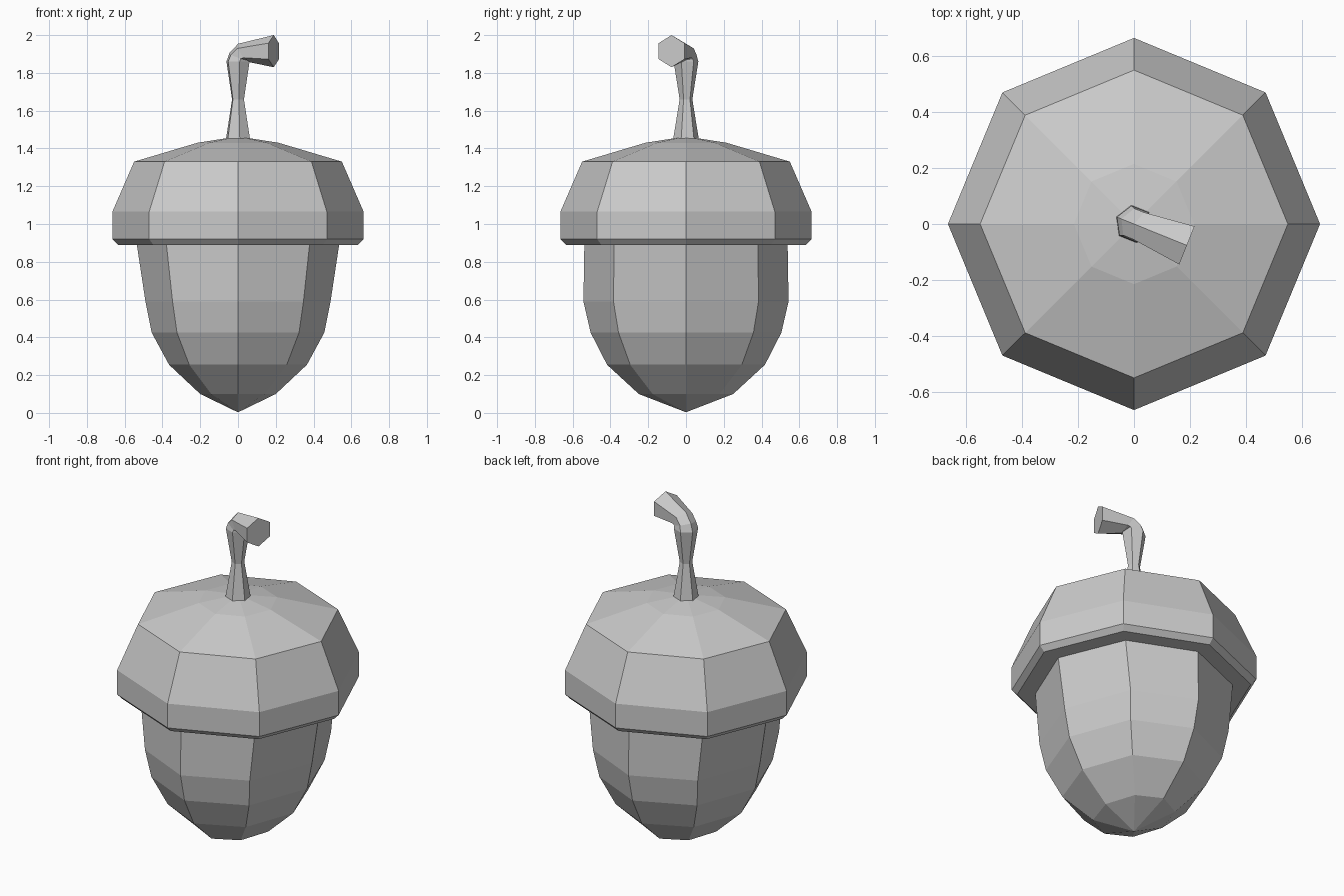
import bpy
from math import sin, cos, pi, radians
from mathutils import Vector

if "Cube" in bpy.data.objects:
    bpy.data.objects.remove(bpy.data.objects["Cube"])


def loft(name, rings):
    """Skin equal-sized rings, listed bottom to top, and cap both ends."""
    n = len(rings[0])
    verts = [p for ring in rings for p in ring]
    faces = [list(range(n))[::-1]]
    for k in range(len(rings) - 1):
        a, b = k * n, (k + 1) * n
        for i in range(n):
            j = (i + 1) % n
            faces.append((a + i, a + j, b + j, b + i))
    faces.append(list(range(len(verts) - n, len(verts))))
    mesh = bpy.data.meshes.new(name)
    mesh.from_pydata(verts, [], faces)
    obj = bpy.data.objects.new(name, mesh)
    bpy.context.collection.objects.link(obj)
    return obj


def octagon(rx, ry, z):
    return [(rx * cos(i * pi / 4), ry * sin(i * pi / 4), z) for i in range(8)]


# Nut: slightly oval eight-sided body, (x radius, y radius, height)
nut_profile = [(0.004, 0.004, 0.005), (0.2, 0.25, 0.1), (0.365, 0.418, 0.255),
               (0.457, 0.505, 0.425), (0.49, 0.543, 0.59), (0.537, 0.538, 0.9)]
loft("nut", [octagon(*p) for p in nut_profile])

# Cap: eight-sided dome with a small bevelled rim, (radius, height)
cap_profile = [(0.635, 0.89), (0.665, 0.92), (0.665, 1.065),
               (0.55, 1.33), (0.215, 1.43), (0.05, 1.456)]
loft("cap", [octagon(r, r, z) for r, z in cap_profile])

# Stem: six-sided sweep bending forward and right, (reach, height, tilt, radius)
reach_dir = Vector((cos(radians(-22)), sin(radians(-22)), 0))
side_dir = Vector((-reach_dir.y, reach_dir.x, 0))
stem_path = [(0, 1.44, 0, 0.07), (0, 1.66, 0, 0.034), (0, 1.86, 0, 0.066),
             (0.008, 1.885, 20, 0.06), (0.035, 1.905, 55, 0.06),
             (0.204, 1.915, 90, 0.085)]


def stem_ring(s, z, tilt, r):
    t = radians(tilt)
    pts = []
    for i in range(6):
        a = -i * pi / 3
        p = reach_dir * (s - r * cos(a) * cos(t)) + side_dir * (r * sin(a))
        p.z = z + r * cos(a) * sin(t)
        pts.append(tuple(p))
    return pts


stem = loft("stem", [stem_ring(*p) for p in stem_path])

# Outward normals on the stem
import bmesh
bm = bmesh.new()
bm.from_mesh(stem.data)
bmesh.ops.recalc_face_normals(bm, faces=bm.faces)
bm.to_mesh(stem.data)
bm.free()
